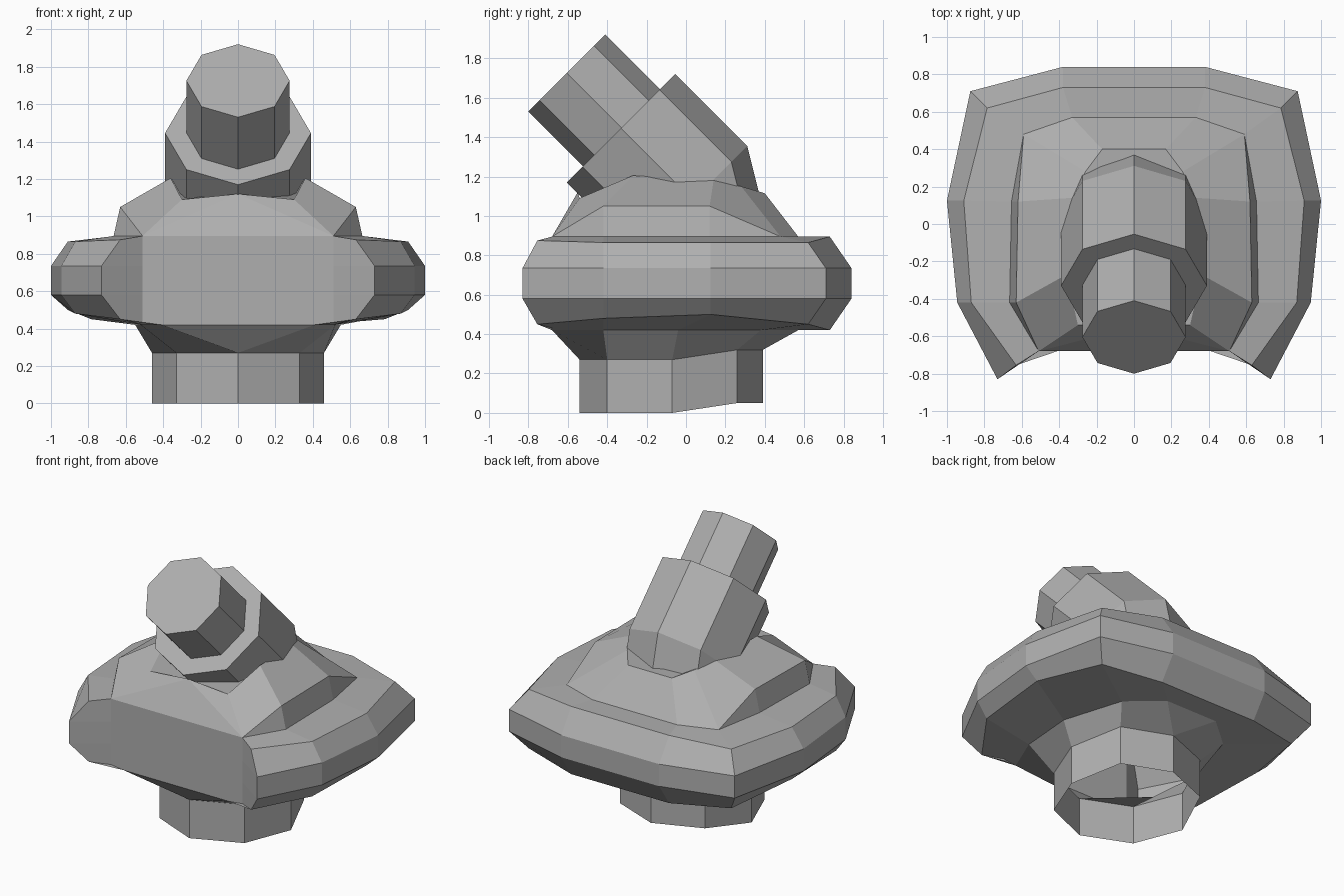
import bpy, bmesh, math
from mathutils import Vector

if "Cube" in bpy.data.objects:
    bpy.data.objects.remove(bpy.data.objects["Cube"])

# Mid grey paint shared by all parts
grey = bpy.data.materials.new("mid_grey")
grey.diffuse_color = (.43, .43, .43, 1)
grey.use_nodes = True
grey.node_tree.nodes["Principled BSDF"].inputs["Base Color"].default_value = grey.diffuse_color


def loft(name, rings, cap_first=False, cap_last=False):
    """Skin a list of equally long closed rings."""
    bm = bmesh.new()
    rows = [[bm.verts.new(p) for p in ring] for ring in rings]
    n = len(rows[0])
    for a, b in zip(rows, rows[1:]):
        for i in range(n):
            j = (i + 1) % n
            bm.faces.new((a[i], a[j], b[j], b[i]))
    if cap_first:
        bm.faces.new(rows[0])
    if cap_last:
        bm.faces.new(rows[-1])
    bmesh.ops.remove_doubles(bm, verts=bm.verts, dist=0.0005)
    bmesh.ops.recalc_face_normals(bm, faces=bm.faces)
    mesh = bpy.data.meshes.new(name)
    bm.to_mesh(mesh)
    bm.free()
    mesh.materials.append(grey)
    obj = bpy.data.objects.new(name, mesh)
    bpy.context.collection.objects.link(obj)
    return obj


def mirrored(xy, z):
    """Half outline (back to front) plus heights -> full ring."""
    zs = z if isinstance(z, (list, tuple)) else [z] * len(xy)
    half = [Vector((x, y, h)) for (x, y), h in zip(xy, zs)]
    return half + [Vector((-p.x, p.y, p.z)) for p in reversed(half)]


# Half outlines: back, back corner, side rear, side front, front horn, front face edge
neck = [(0, .39), (.33, .26), (.46, -.07), (.33, -.40), (0, -.54), (0, -.54)]
under = [(.2, .57), (.42, .38), (.55, -.04), (.52, -.42), (.41, -.68), (.41, -.68)]
rim_in = [(.38, .73), (.785, .62), (.91, .125), (.87, -.42), (.63, -.755), (.51, -.68)]
rim_out = [(.38, .84), (.875, .71), (1.0, .125), (.945, -.42), (.73, -.83), (.51, -.68)]
dome_low = [(.33, .57), (.59, .48), (.655, .12), (.665, -.42), (.51, -.68), (.51, -.68)]
dome_mid = [(.33, .57), (.59, .48), (.62, .12), (.63, -.42), (.51, -.68), (.51, -.68)]
dome_top = [(.17, .40), (.26, .28), (.33, .14), (.36, -.27), (.30, -.54), (0, -.55)]

# Turret body with bulging rim and dome
loft("turret_body", [
    mirrored(neck, [.32, .32, .27, .27, .27, .27]),
    mirrored(under, .42),
    mirrored(rim_in, [.42, .45, .50, .48, .45, .42]),
    mirrored(rim_out, .58),
    mirrored(rim_out, .735),
    mirrored(rim_in, [.895, .865, .865, .865, .875, .895]),
    mirrored(dome_low, .895),
    mirrored(dome_mid, [.895, .895, 1.05, 1.05, .895, .895]),
    mirrored(dome_top, [1.115, 1.15, 1.18, 1.205, 1.09, 1.12]),
], cap_last=True)

# Open eight-sided neck
loft("neck_ring", [
    mirrored(neck, [.05, .05, 0, 0, 0, 0]),
    mirrored(neck, [.32, .32, .27, .27, .27, .27]),
])


def octagon(y, z, radius):
    """Eight-sided ring facing forward and up at 45 degrees."""
    up = Vector((0, 1, 1)).normalized()
    side = Vector((1, 0, 0))
    return [Vector((0, y, z)) + radius * (math.cos(a) * up + math.sin(a) * side)
            for a in (k * math.pi / 4 for k in range(8))]


# Wide barrel sleeve, bending down into the dome
sleeve_back = octagon(.035, 1.08, .39)
loft("barrel_sleeve", [
    octagon(-.33, 1.445, .39),
    sleeve_back,
    [p + Vector((0, .06, -.24)) for p in sleeve_back],
], cap_first=True)

# Narrow muzzle
loft("muzzle", [
    octagon(-.605, 1.725, .276),
    octagon(-.32, 1.44, .276),
], cap_first=True)
